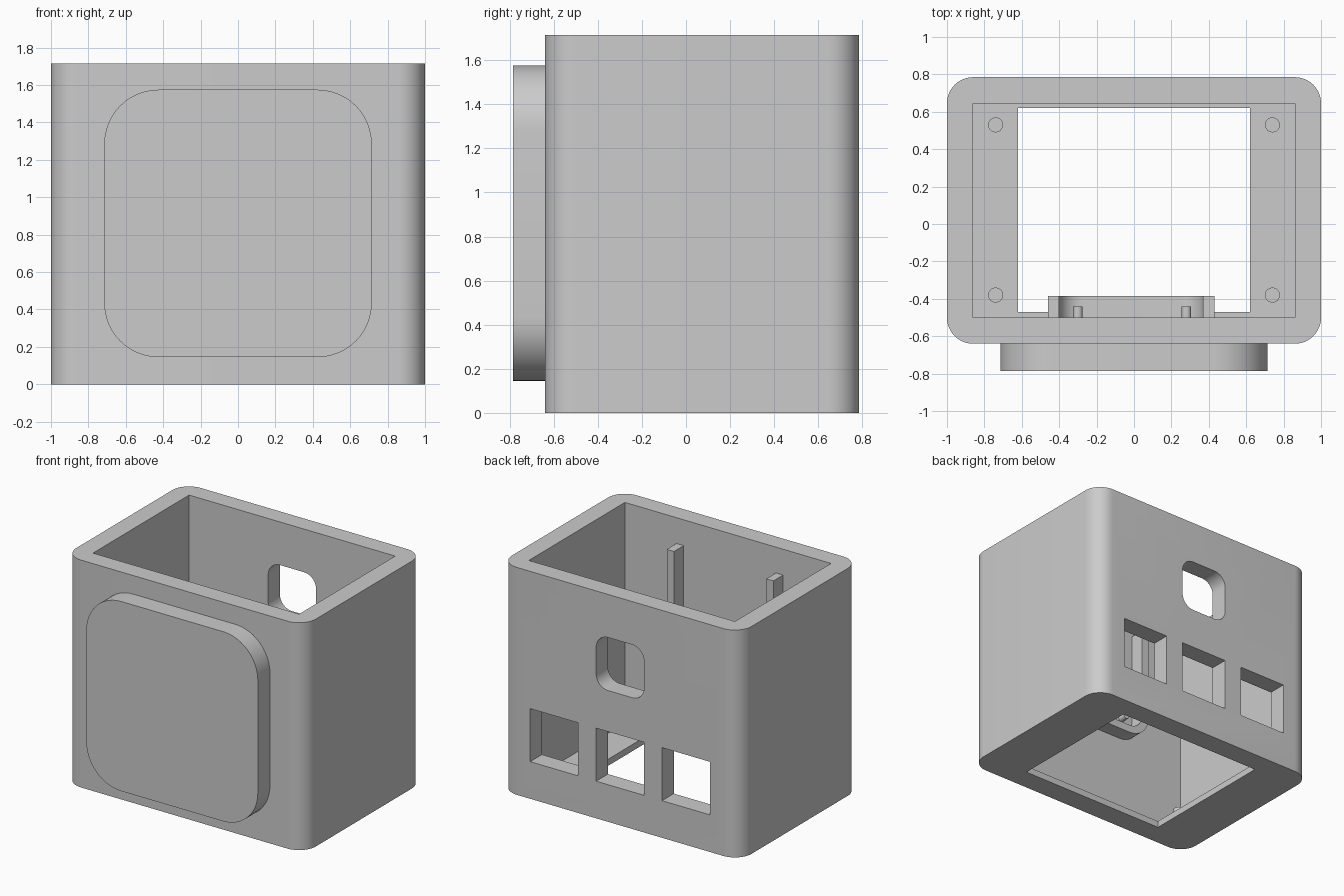
import bpy
import bmesh
from math import sin, cos, pi
from mathutils import Matrix

old = bpy.data.objects.get("Cube")
if old:
    bpy.data.objects.remove(old, do_unlink=True)

grey = bpy.data.materials.new("plain grey")
grey.use_nodes = True
GREY = (0.6, 0.6, 0.6, 1)
grey.diffuse_color = GREY
grey.node_tree.nodes["Principled BSDF"].inputs["Base Color"].default_value = GREY


def rounded(u0, u1, v0, v1, low=0.0, high=0.0, steps=12):
    """Rectangle outline with separate radii for the low and high corners."""
    corners = [(u0, v0, 1, 1, low, pi), (u1, v0, -1, 1, low, 1.5 * pi),
               (u1, v1, -1, -1, high, 0), (u0, v1, 1, -1, high, pi / 2)]
    points = []
    for u, v, su, sv, r, start in corners:
        n = steps if r else 0
        for i in range(n + 1):
            a = start + (pi / 2 * i / n if n else 0)
            points.append((u + su * r + r * cos(a), v + sv * r + r * sin(a)))
    return points


def prism(name, outline, start, end, axis="z"):
    """Extrude an outline along z (outline in x, y) or along y (outline in x, z)."""
    def place(u, v, t):
        return (u, v, t) if axis == "z" else (u, t, v)
    bm = bmesh.new()
    face = bm.faces.new([bm.verts.new(place(u, v, start)) for u, v in outline])
    top = bmesh.ops.extrude_face_region(bm, geom=[face])
    moved = [g for g in top["geom"] if isinstance(g, bmesh.types.BMVert)]
    bmesh.ops.translate(bm, verts=moved, vec=place(0, 0, end - start))
    bmesh.ops.recalc_face_normals(bm, faces=bm.faces)
    return finish(name, bm)


def cylinder(name, radius, depth, matrix):
    bm = bmesh.new()
    bmesh.ops.create_cone(bm, cap_ends=True, segments=32, radius1=radius,
                          radius2=radius, depth=depth, matrix=matrix)
    return smooth(finish(name, bm))


def finish(name, bm):
    mesh = bpy.data.meshes.new(name)
    bm.to_mesh(mesh)
    bm.free()
    mesh.materials.append(grey)
    obj = bpy.data.objects.new(name, mesh)
    bpy.context.collection.objects.link(obj)
    return obj


def activate(obj):
    bpy.ops.object.select_all(action="DESELECT")
    obj.select_set(True)
    bpy.context.view_layer.objects.active = obj


def smooth(obj):
    activate(obj)
    bpy.ops.object.shade_smooth_by_angle(angle=pi / 6)
    return obj


def cut(obj, cutter):
    cutter.hide_render = True
    mod = obj.modifiers.new("cut", "BOOLEAN")
    mod.operation = "DIFFERENCE"
    mod.solver = "EXACT"
    mod.object = cutter
    activate(obj)
    bpy.ops.object.modifier_apply(modifier=mod.name)
    bpy.data.objects.remove(cutter, do_unlink=True)


# Main housing: open top, framed floor
FLOOR, HEIGHT = 0.05, 1.715
housing = prism("housing", rounded(-1, 1, -0.64, 0.785, 0.14, 0.14), 0, HEIGHT)
cut(housing, prism("cavity", rounded(-0.86, 0.86, -0.5, 0.645), FLOOR, 2))
cut(housing, prism("floor_opening", rounded(-0.62, 0.62, -0.47, 0.62), -0.1, 0.3))

# Back wall: three square ports and one rounded port
for x in (-0.55, 0, 0.55):
    cut(housing, prism("port", rounded(x - 0.2, x + 0.2, 0.28, 0.68), 0.6, 0.9, "y"))
cut(housing, prism("round_port", rounded(-0.2, 0.2, 0.99, 1.39, 0.1, 0.1), 0.6, 0.9, "y"))
smooth(housing)

# Raised front panel
smooth(prism("front_panel", rounded(-0.715, 0.715, 0.145, 1.575, 0.29, 0.29),
             -0.785, -0.64, "y"))

# U-shaped holder on the inside of the front wall
holder = prism("holder", rounded(-0.46, 0.43, 0.63, 1.52, 0.18), -0.5, -0.385, "y")
cut(holder, prism("holder_slot", rounded(-0.4, 0.37, 0.69, 1.7, 0.12), -0.6, -0.3, "y"))
smooth(holder)

# Small pins inside the holder
for side, x in (("right", -0.3), ("left", 0.28)):
    cylinder(f"holder_pin_{side}", 0.025, 0.06,
             Matrix.Translation((x, -0.47, 0.8)) @ Matrix.Rotation(pi / 2, 4, "X"))

# Upright pegs at the floor corners
for side, x in (("right", -0.74), ("left", 0.74)):
    for end, y in (("front", -0.38), ("back", 0.53)):
        cylinder(f"floor_peg_{end}_{side}", 0.04, 0.1,
                 Matrix.Translation((x, y, FLOOR + 0.05)))
